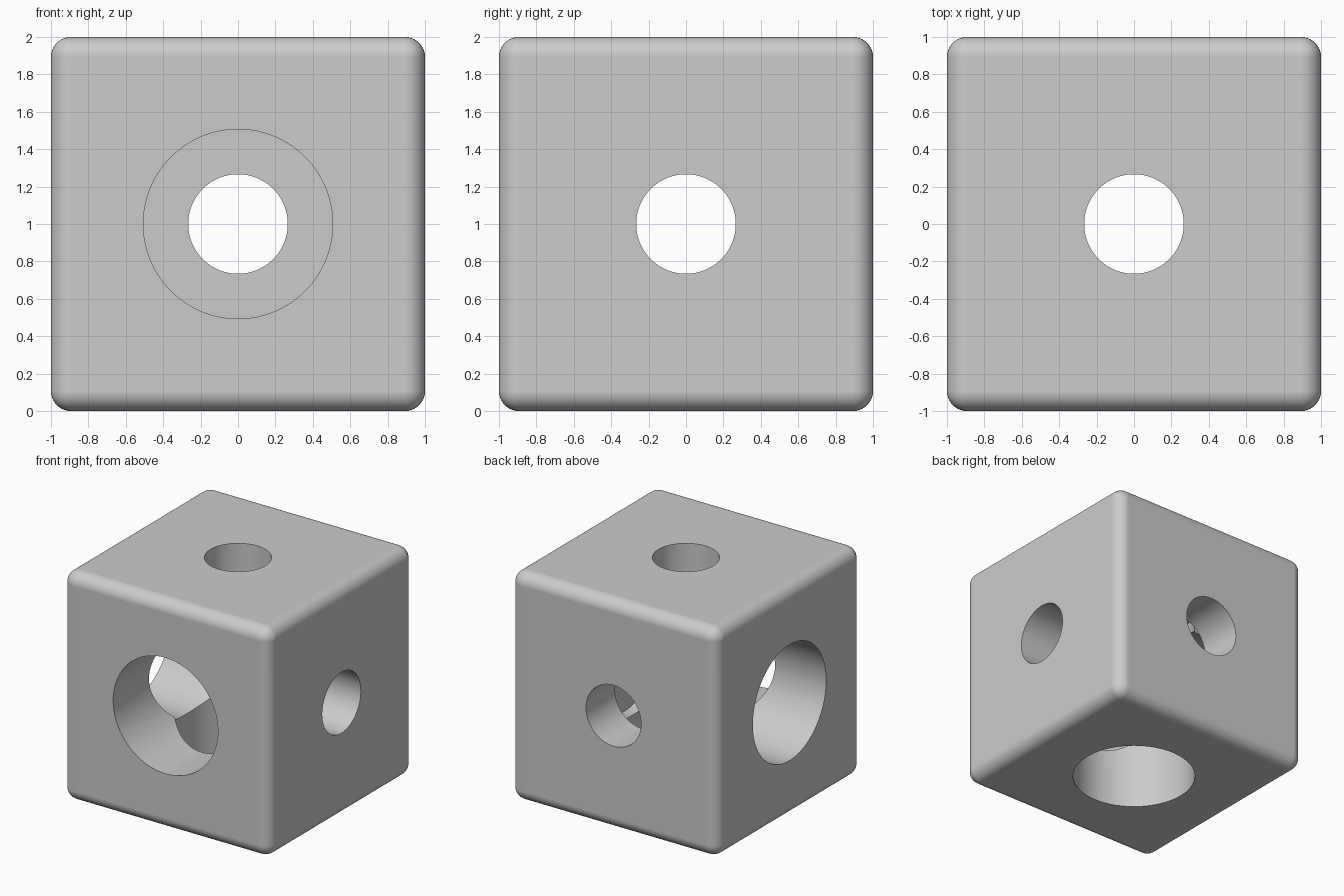
import bpy
import bmesh
from math import pi
from mathutils import Matrix, Vector

default_cube = bpy.data.objects.get("Cube")
if default_cube:
    bpy.data.objects.remove(default_cube, do_unlink=True)

CENTRE = Vector((0, 0, 1))
SMALL_R, LARGE_R = 0.266, 0.506
STEP = 0.6       # where the wide bore ends, measured from the centre
ROUNDING = 0.107
SIDES = 128


def add_object(name, bm):
    mesh = bpy.data.meshes.new(name)
    bm.to_mesh(mesh)
    bm.free()
    obj = bpy.data.objects.new(name, mesh)
    bpy.context.collection.objects.link(obj)
    return obj


def apply_modifier(obj, modifier):
    with bpy.context.temp_override(object=obj, active_object=obj):
        bpy.ops.object.modifier_apply(modifier=modifier.name)


def stepped_cutter(name, rotation):
    """Lathed cutter: wide from below, narrow out of the top, then turned."""
    bm = bmesh.new()
    profile = [(0, -1.2), (LARGE_R, -1.2), (LARGE_R, STEP),
               (SMALL_R, STEP), (SMALL_R, 1.2), (0, 1.2)]
    verts = [bm.verts.new((r, 0, z)) for r, z in profile]
    edges = [bm.edges.new(pair) for pair in zip(verts, verts[1:])]
    bmesh.ops.spin(bm, geom=verts + edges, cent=(0, 0, 0), axis=(0, 0, 1),
                   angle=2 * pi, steps=SIDES)
    bmesh.ops.remove_doubles(bm, verts=bm.verts, dist=1e-4)
    bmesh.ops.recalc_face_normals(bm, faces=bm.faces)
    bmesh.ops.transform(bm, matrix=Matrix.Translation(CENTRE) @ rotation,
                        verts=bm.verts)
    cutter = add_object(name, bm)
    cutter.hide_render = True
    return cutter


# Rounded block
bm = bmesh.new()
bmesh.ops.create_cube(bm, size=2, matrix=Matrix.Translation(CENTRE))
block = add_object("drilled_block", bm)
bevel = block.modifiers.new("Rounded edges", "BEVEL")
bevel.width = ROUNDING
bevel.segments = 10
apply_modifier(block, bevel)

# Three stepped bores: wide mouths on -x, -y, -z, narrow ones opposite
turns = {
    "bore_x": Matrix.Rotation(pi / 2, 4, "Y"),
    "bore_y": Matrix.Rotation(-pi / 2, 4, "X"),
    "bore_z": Matrix.Identity(4),
}
for name, turn in turns.items():
    cutter = stepped_cutter(name, turn)
    cut = block.modifiers.new(name, "BOOLEAN")
    cut.operation = "DIFFERENCE"
    cut.solver = "EXACT"
    cut.object = cutter
    apply_modifier(block, cut)
    bpy.data.objects.remove(cutter, do_unlink=True)

# Plain grey material
grey = bpy.data.materials.new("plain grey")
grey.use_nodes = True
colour = (0.6, 0.6, 0.6, 1)
grey.diffuse_color = colour
grey.node_tree.nodes["Principled BSDF"].inputs["Base Color"].default_value = colour
block.data.materials.clear()
block.data.materials.append(grey)

# Smooth rounding and bores, crisp rims, flat sides
bpy.ops.object.select_all(action="DESELECT")
block.select_set(True)
bpy.context.view_layer.objects.active = block
bpy.ops.object.shade_smooth_by_angle(angle=pi / 6)
weighted = block.modifiers.new("Flat sides", "WEIGHTED_NORMAL")
weighted.keep_sharp = True
